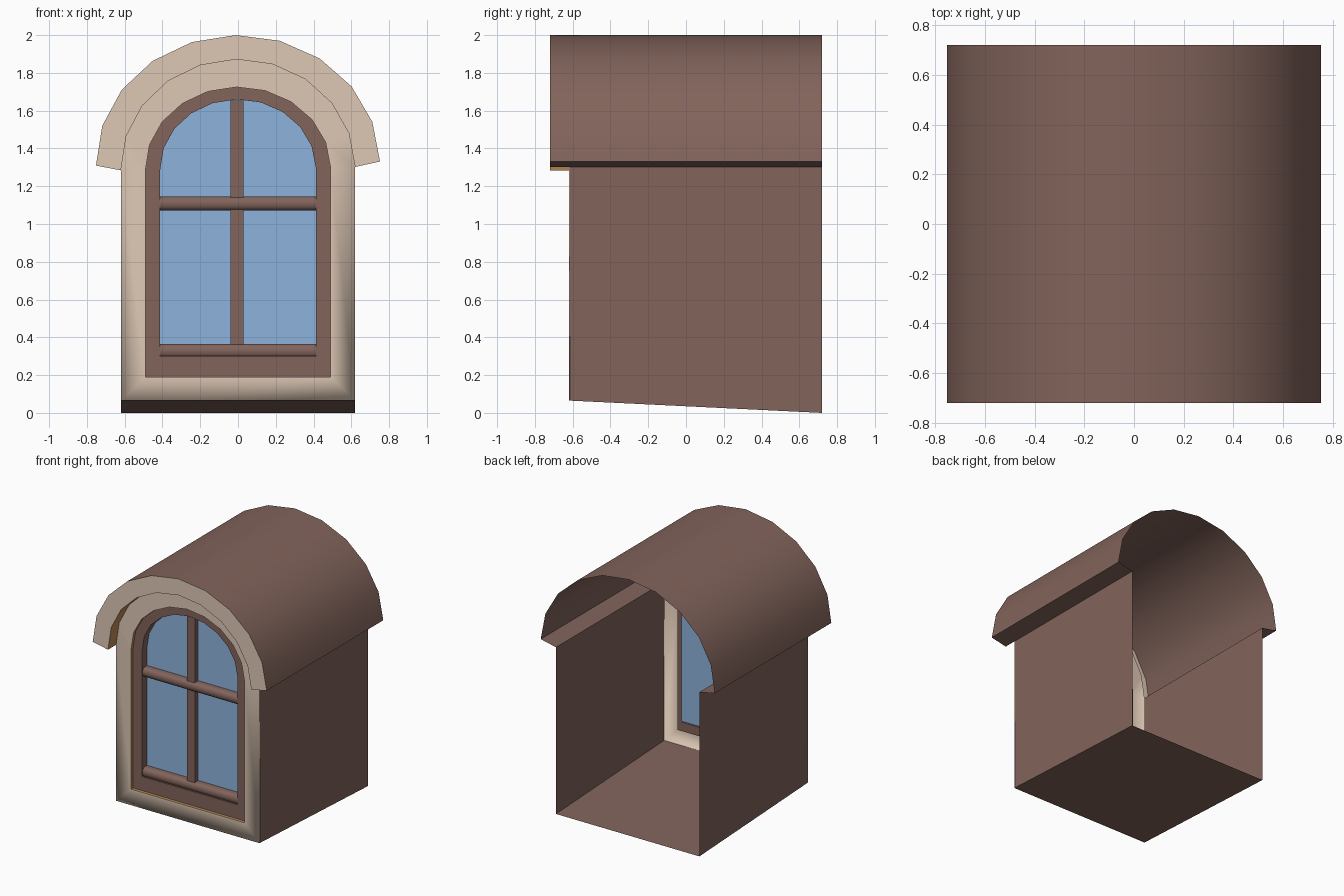
import bpy, bmesh, math

if "Cube" in bpy.data.objects:
    bpy.data.objects.remove(bpy.data.objects["Cube"])


def material(name, rgb):
    m = bpy.data.materials.new(name)
    m.diffuse_color = (*rgb, 1)
    m.use_nodes = True
    m.node_tree.nodes["Principled BSDF"].inputs["Base Color"].default_value = m.diffuse_color
    return m


BROWN = material("brown", (0.223, 0.127, 0.105))
BEIGE = material("beige", (0.73, 0.58, 0.46))
GLASS = material("blue_glass", (0.27, 0.456, 0.716))
WOOD = material("orange_wood", (0.515, 0.262, 0.091))


def arch(w, cz, h, y, n=10):
    """Half ellipse from left to right, seen from the front."""
    pts = []
    for k in range(n + 1):
        t = math.radians(180.9 - 180 * k / n)
        pts.append((w * math.cos(t), y, cz + h * math.sin(t)))
    return pts


def opening(w, h, zb, y, cz=1.293):
    """Closed arched window outline."""
    return arch(w, cz, h, y) + [(w, y, zb), (-w, y, zb)]


def loft(name, loops, mat, closed=False, smooth=None):
    """Skin between successive point loops; smooth is a limit angle in degrees."""
    n = len(loops[0])
    verts = [p for lp in loops for p in lp]
    faces = []
    for r in range(len(loops) - 1):
        for i in range(n if closed else n - 1):
            j = (i + 1) % n
            faces.append((r * n + i, r * n + j, (r + 1) * n + j, (r + 1) * n + i))
    return make(name, verts, faces, mat, smooth)


def make(name, verts, faces, mat, smooth=None):
    me = bpy.data.meshes.new(name)
    me.from_pydata(verts, [], faces)
    me.materials.append(mat)
    ob = bpy.data.objects.new(name, me)
    bpy.context.collection.objects.link(ob)
    if smooth:
        bpy.ops.object.select_all(action='DESELECT')
        ob.select_set(True)
        bpy.context.view_layer.objects.active = ob
        bpy.ops.object.shade_smooth_by_angle(angle=math.radians(smooth))
    return ob


FRONT, BACK, FACE = -0.72, 0.72, -0.62
SASH_Y, GLASS_Y = -0.595, -0.535


def outer(y):
    return arch(0.752, 1.32, 0.68, y)


def inner(y):
    return arch(0.62, 1.293, 0.579, y)


# Barrel roof: outer shell, front ring, short soffit and the two eaves
loft("roof_shell", [outer(FRONT), outer(BACK)], BROWN, smooth=40)
loft("roof_front_ring", [inner(FRONT), outer(FRONT)], BEIGE)
loft("roof_soffit", [inner(FACE), inner(FRONT)], WOOD, smooth=40)
for side, i in (("left", 0), ("right", -1)):
    a, b = (outer, inner) if i == 0 else (inner, outer)
    make(side + "_eave", [a(FRONT)[i], a(BACK)[i], b(BACK)[i], b(FRONT)[i]],
         [(0, 1, 2, 3)], BROWN)

# Side walls and sloping floor, open at the back
zl, zr = inner(0)[0][2], inner(0)[-1][2]


def wall_section(y, zb):
    return [(0.62, y, zr), (0.62, y, zb), (-0.62, y, zb), (-0.62, y, zl)]


loft("walls_and_floor", [wall_section(FACE + 0.005, 0.065), wall_section(BACK, 0)], BROWN)

# Front surround with a tiny rounded-looking outer lip below the arch
surround = loft("window_surround",
                [opening(0.49, 0.432, 0.19, FACE), opening(0.62, 0.579, 0.065, FACE),
                 opening(0.62, 0.579, 0.065, FACE + 0.005)], BEIGE, True)
bm = bmesh.new()
bm.from_mesh(surround.data)
lip = [f for f in bm.faces
       if f.calc_center_median().y > FACE + 0.001 and f.calc_center_median().z > 1.29]
bmesh.ops.delete(bm, geom=lip, context='FACES')
for f in bm.faces:
    f.smooth = True
bm.to_mesh(surround.data)
bm.free()

# Reveal, sash and glass
loft("window_reveal", [opening(0.49, 0.432, 0.19, SASH_Y), opening(0.49, 0.432, 0.19, FACE)],
     WOOD, True, 40)
loft("window_sash", [opening(0.412, 0.367, 0.30, GLASS_Y), opening(0.412, 0.367, 0.30, SASH_Y),
                     opening(0.49, 0.432, 0.19, SASH_Y)], BROWN, True, 40)
pane = opening(0.412, 0.367, 0.30, GLASS_Y)
make("glass_pane", pane, [tuple(reversed(range(len(pane))))], GLASS)


# Rounded horizontal bars and the plain vertical bar
def bar_section(x, z0, z1):
    mid, half = (z0 + z1) / 2, (z1 - z0) / 2
    pts = [(x, GLASS_Y, z1)]
    for k in range(7):
        t = math.pi / 2 - math.pi * k / 6
        pts.append((x, -0.565 - 0.027 * math.cos(t), mid + half * math.sin(t)))
    return pts + [(x, GLASS_Y, z0)]


for name, z0, z1 in (("crossbar", 1.072, 1.145), ("bottom_rail", 0.29, 0.365)):
    loft(name, [bar_section(0.412, z0, z1), bar_section(-0.412, z0, z1)], BROWN, smooth=60)


def mullion_section(z):
    return [(-0.04, GLASS_Y, z), (-0.04, -0.575, z), (0.03, -0.575, z), (0.03, GLASS_Y, z)]


loft("mullion", [mullion_section(0.33), mullion_section(1.655)], BROWN)
